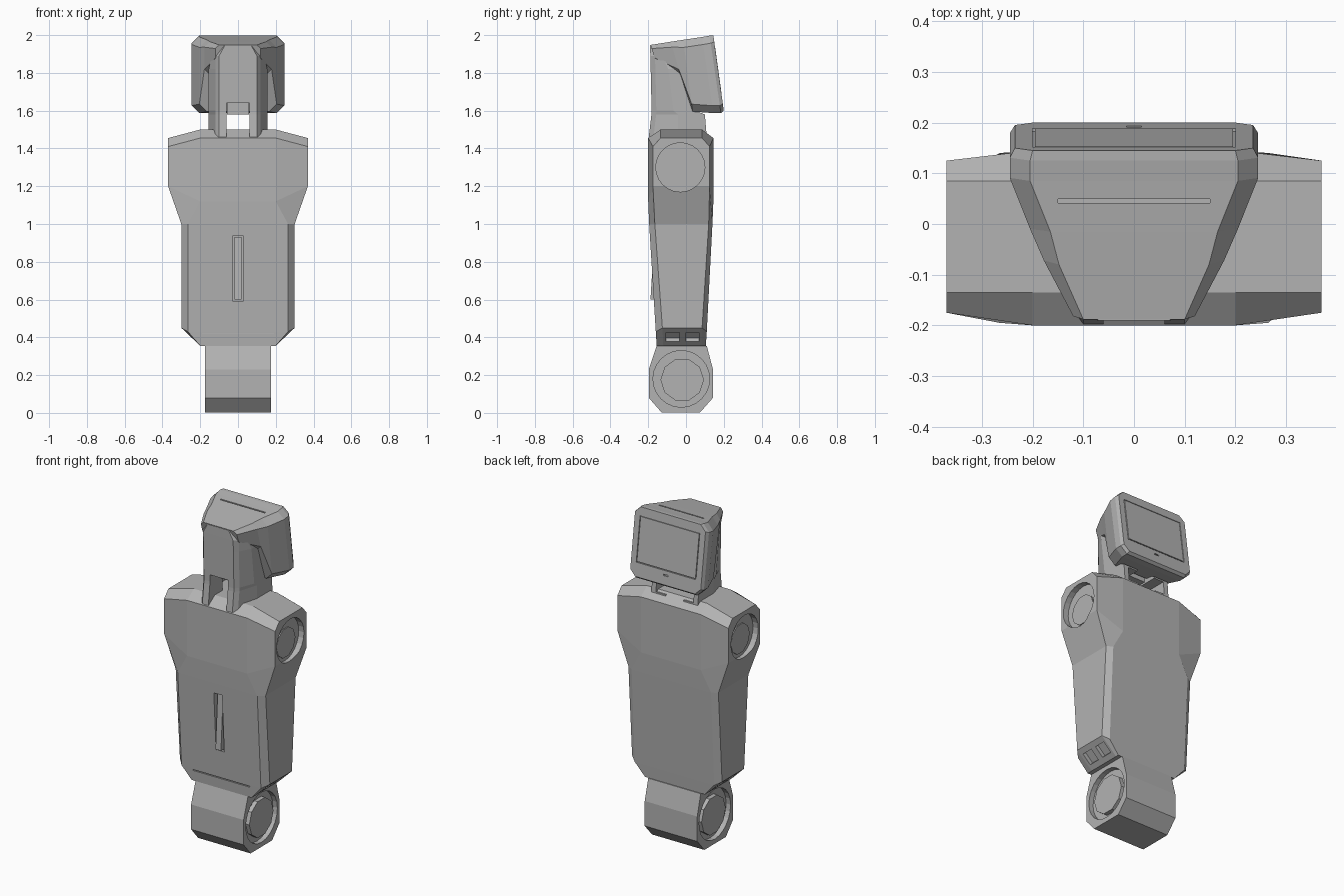
import bpy, bmesh, math
from mathutils import Matrix, Vector

cube = bpy.data.objects.get("Cube")
if cube:
    bpy.data.objects.remove(cube, do_unlink=True)

grey = bpy.data.materials.new("mid grey")
grey.use_nodes = True
colour = (0.45, 0.45, 0.45, 1)
grey.diffuse_color = colour
grey.node_tree.nodes["Principled BSDF"].inputs["Base Color"].default_value = colour


def finish(name, bm):
    bmesh.ops.recalc_face_normals(bm, faces=bm.faces)
    me = bpy.data.meshes.new(name)
    bm.to_mesh(me)
    bm.free()
    me.materials.append(grey)
    ob = bpy.data.objects.new(name, me)
    bpy.context.collection.objects.link(ob)
    return ob


def loft(name, rings):
    """Skin a list of equal-length point rings and cap both ends."""
    bm = bmesh.new()
    rows = [[bm.verts.new(p) for p in ring] for ring in rings]
    n = len(rows[0])
    for a, b in zip(rows, rows[1:]):
        for i in range(n):
            j = (i + 1) % n
            bm.faces.new((a[i], a[j], b[j], b[i]))
    bm.faces.new(rows[0])
    bm.faces.new(rows[-1])
    bmesh.ops.remove_doubles(bm, verts=bm.verts, dist=0.0005)
    return finish(name, bm)


def box(name, centre, size, axis="X", angle=0):
    bm = bmesh.new()
    bmesh.ops.create_cube(bm, size=1)
    m = Matrix.Translation(centre) @ Matrix.Rotation(angle, 4, axis)
    bm.transform(m @ Matrix.Diagonal((*size, 1)))
    return finish(name, bm)


def disc(name, x, y, z, radius, depth, sides=24):
    bm = bmesh.new()
    bmesh.ops.create_cone(bm, cap_ends=True, segments=sides, radius1=radius,
                          radius2=radius, depth=depth)
    bm.transform(Matrix.Translation((x, y, z)) @ Matrix.Rotation(math.pi / 2, 4, "Y"))
    return finish(name, bm)


def cut(target, cutters):
    """Subtract each cutter from the target, then discard it."""
    bpy.context.view_layer.objects.active = target
    for c in cutters:
        c.hide_render = True
        mod = target.modifiers.new("cut", "BOOLEAN")
        mod.operation, mod.solver, mod.object = "DIFFERENCE", "EXACT", c
        bpy.ops.object.modifier_apply(modifier=mod.name)
        bpy.data.objects.remove(c, do_unlink=True)


def mirrored(half):
    """Close a half outline (x >= 0, front to back) across the centre plane."""
    return half + [(-x, y, z) for x, y, z in reversed(half)]


# Torso: inner corner (x, front, back, z) and outer corner of each level
levels = [
    ((.20, -.135, .085, 1.50), (.37, -.135, .085, 1.455)),
    ((.20, -.20, .145, 1.455), (.37, -.175, .125, 1.41)),
    ((.20, -.20, .145, 1.12), (.37, -.175, .125, 1.20)),
    ((.265, -.195, .14, 1.0), (.30, -.165, .12, 1.0)),
    ((.265, -.16, .11, .43), (.30, -.125, .085, .45)),
    ((.20, -.155, .105, .355), (.20, -.12, .085, .355)),
]
rings = []
for (xi, fi, bi, zi), (xo, fo, bo, zo) in levels:
    rings.append(mirrored([(xi, fi, zi), (xo, fo, zo), (xo, bo, zo), (xi, bi, zi)]))
torso = loft("torso", rings)

# Front slot, lower seam, shoulder sockets and underside pockets
cutters = [box("slot_cutter", (0, -.18, .765), (.055, .06, .35)),
           box("seam_cutter", (0, -.16, .42), (.38, .015, .006))]
for s in (1, -1):
    cutters.append(disc("socket_cutter", s * .37, -.03, 1.30, .13, .07))
    for y in (-.07, .035):
        cutters.append(box("pocket_cutter", (s * .25, y, .402), (.07, .07, .05),
                           "Y", -s * math.atan2(.095, .10)))
cut(torso, cutters)
box("front_slot_plate", (0, -.163, .765), (.036, .03, .33), "X", math.radians(-3.5))
for s, side in ((1, "left"), (-1, "right")):
    disc(side + "_shoulder_hub", s * .334, -.03, 1.28, .09, .014, 10)

# Hip block with round joints in its sides
profile = [(-.155, .355), (-.197, .23), (-.197, .08), (-.13, .003),
           (.075, .003), (.143, .08), (.143, .23), (.11, .355)]
hip = loft("hip", [[(x, y, z) for y, z in profile] for x in (-.175, .175)])
cut(hip, [disc("joint_cutter", s * .175, -.025, .18, .15, .06) for s in (1, -1)])
for s, side in ((1, "left"), (-1, "right")):
    disc(side + "_hip_joint", s * .155, -.02, .175, .115, .03, 10)

# Neck: upright bracket with chamfered front corners
rings = []
for z, front, back, w_mid, w_front, w_back in (
        (1.46, -.197, .11, .12, .10, .155), (1.58, -.183, .10, .12, .10, .155),
        (1.60, -.182, .05, .12, .10, .155), (1.82, -.187, .0, .12, .10, .155),
        (1.89, -.189, -.06, .12, .10, .14), (1.945, -.19, -.12, .085, .07, .085)):
    rings.append(mirrored([(w_front, front, z), (w_mid, front + .025, z),
                           (w_back, (front + back) / 2, z), (w_back, back, z)]))
neck = loft("neck", rings)
cut(neck, [box("passage_cutter", (0, -.05, 1.545), (.12, .5, .19)),
           box("rear_opening_cutter", (0, .04, 1.53), (.25, .2, .08))])
box("neck_pivot", (0, -.03, 1.61), (.118, .10, .06))

# Head: chamfered sections from the screen forward to the bracket
rings = []
for w, (yt, zt), (yb, zb), c in (
        (.235, (.145, 1.998), (.20, 1.60), .035), (.245, (.125, 1.997), (.185, 1.587), .04),
        (.245, (.085, 1.99), (.145, 1.587), .04), (.205, (-.015, 1.975), (.035, 1.595), .04),
        (.178, (-.08, 1.965), (-.03, 1.79), .03), (.12, (-.188, 1.948), (-.16, 1.86), .02)):
    top, base = Vector((0, yt, zt)), Vector((0, yb, zb))
    t = c / (top - base).length
    half = []
    for x, k in ((w - c, 0), (w, t), (w, 1 - t), (w - c, 1)):
        p = top.lerp(base, k)
        half.append((x, p.y, p.z))
    rings.append(mirrored(half))
head = loft("head", rings)

# Screen recess on the tilted rear face, and the slot along the top
tilt = math.atan2(.055, .398)
cut(head, [box("screen_cutter", (0, .171, 1.815), (.40, .014, .27), "X", tilt),
           box("lens_cutter", (0, .191, 1.655), (.03, .012, .008), "X", tilt),
           box("top_slot_cutter", (0, .045, 1.985), (.30, .008, .02))])
box("screen", (0, .167, 1.815), (.39, .008, .26), "X", tilt)
